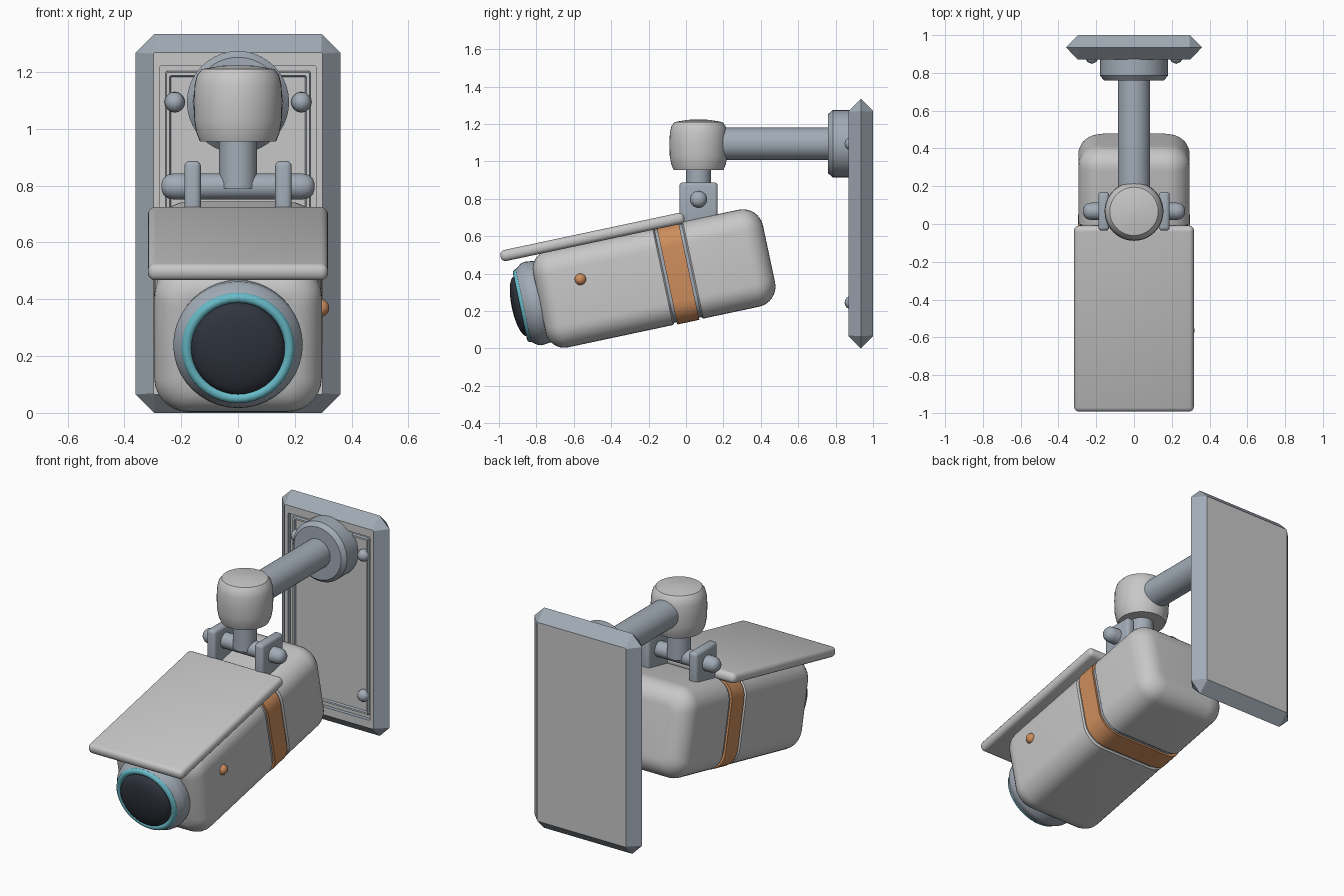
import bpy, bmesh, math
from mathutils import Matrix

if "Cube" in bpy.data.objects:
    bpy.data.objects.remove(bpy.data.objects["Cube"], do_unlink=True)


def material(name, r, g, b):
    m = bpy.data.materials.new(name)
    m.use_nodes = True
    m.diffuse_color = (r, g, b, 1)
    m.node_tree.nodes["Principled BSDF"].inputs["Base Color"].default_value = (r, g, b, 1)
    return m


SHELL = material("light grey shell", 0.58, 0.575, 0.575)
STEEL = material("blue grey steel", 0.36, 0.41, 0.47)
ORANGE = material("orange accent", 0.62, 0.27, 0.11)
TEAL = material("teal ring", 0.14, 0.5, 0.58)
GLASS = material("dark glass", 0.03, 0.036, 0.05)

# Camera housing frame: nose tipped downward
TILT = Matrix.Translation((0, -0.05, 0.40)) @ Matrix.Rotation(math.radians(12), 4, "X")


def finish(name, bm, mats, matrix=Matrix(), angle=40):
    bmesh.ops.recalc_face_normals(bm, faces=bm.faces[:])
    me = bpy.data.meshes.new(name)
    bm.to_mesh(me)
    bm.free()
    for m in mats:
        me.materials.append(m)
    ob = bpy.data.objects.new(name, me)
    bpy.context.collection.objects.link(ob)
    ob.matrix_world = matrix
    bpy.ops.object.select_all(action="DESELECT")
    ob.select_set(True)
    bpy.context.view_layer.objects.active = ob
    bpy.ops.object.shade_smooth_by_angle(angle=math.radians(angle))
    return ob


def circle(r, n=40):
    return [(r * math.cos(math.tau * i / n), r * math.sin(math.tau * i / n)) for i in range(n)]


def rounded(w, h, r, n=7):
    """Rounded rectangle from half sizes and corner radius."""
    pts = []
    for k, (sx, sy) in enumerate([(1, 1), (-1, 1), (-1, -1), (1, -1)]):
        for i in range(n + 1):
            a = math.pi / 2 * (k + i / n)
            pts.append((sx * (w - r) + r * math.cos(a), sy * (h - r) + r * math.sin(a)))
    return pts


PLACE = {"X": lambda a, b, t: (t, a, b),
         "Y": lambda a, b, t: (a, t, b),
         "Z": lambda a, b, t: (a, b, t)}


def loft(rings, axis):
    """Skin a list of (position, outline) rings along an axis and cap both ends."""
    bm = bmesh.new()
    loops = [[bm.verts.new(PLACE[axis](a, b, t)) for a, b in pts] for t, pts in rings]
    for lo, hi in zip(loops, loops[1:]):
        n = len(lo)
        for i in range(n):
            j = (i + 1) % n
            bm.faces.new((lo[i], lo[j], hi[j], hi[i]))
    bm.faces.new(loops[0])
    bm.faces.new(loops[-1])
    return bm


def lathe(name, profile, axis, mat, matrix):
    """Turned part from (position, radius) pairs."""
    return finish(name, loft([(t, circle(r)) for t, r in profile], axis), [mat], matrix)


def box(name, size, bevel, segments, mat, matrix):
    bm = bmesh.new()
    bmesh.ops.create_cube(bm, size=1)
    bmesh.ops.scale(bm, vec=size, verts=bm.verts)
    bmesh.ops.bevel(bm, geom=bm.edges[:], offset=bevel, segments=segments,
                    profile=0.5, affect="EDGES")
    return finish(name, bm, [mat], matrix)


def ball(name, r, pos, mat, n=8, matrix=Matrix()):
    bm = bmesh.new()
    bmesh.ops.create_uvsphere(bm, u_segments=n, v_segments=n, radius=r)
    return finish(name, bm, [mat], matrix @ Matrix.Translation(pos), 60)


# Housing shells: rounded at the outer end, small chamfer at the seam
HW, HH, CORNER = 0.295, 0.265, 0.12


def shell(name, seam, end, R):
    s = 1 if end > seam else -1
    rings = [(seam, rounded(HW - 0.008, HH - 0.008, CORNER)),
             (seam + s * 0.008, rounded(HW, HH, CORNER))]
    for i in range(9):
        a = math.pi / 2 * i / 8
        inset = R * (1 - math.cos(a))
        rings.append((end - s * R * (1 - math.sin(a)),
                      rounded(HW - inset, HH - inset, CORNER - inset * 0.7)))
    finish(name, loft(rings, "Y"), [SHELL], TILT)


shell("front_housing", -0.068, -0.75, 0.10)
shell("rear_housing", 0.082, 0.505, 0.11)


# Accent band between the shells, over a slimmer steel core
def sleeve(name, y0, y1, grow, mat):
    out = rounded(HW + grow, HH + grow, CORNER)
    finish(name, loft([(y0, out), (y1, out)], "Y"), [mat], TILT)


sleeve("seam_core", -0.08, 0.095, -0.01, STEEL)
sleeve("accent_band", -0.053, 0.067, 0.002, ORANGE)

# Sun visor
box("visor", (0.634, 1.005, 0.06), 0.026, 4, SHELL,
    TILT @ Matrix.Translation((0, -0.40, 0.285)))

# Lens hood, glowing ring and glass dome
LENS = TILT @ Matrix.Translation((0, 0, 0.003))
lathe("lens_hood", [(-0.66, 0.205), (-0.73, 0.222), (-0.785, 0.228),
                    (-0.805, 0.222), (-0.838, 0.198), (-0.838, 0.15)], "Y", STEEL, LENS)
ring = [(-0.838 + 0.018 * math.sin(math.tau * i / 12),
         0.181 + 0.018 * math.cos(math.tau * i / 12)) for i in range(13)]
lathe("lens_ring", ring, "Y", TEAL, LENS)
dome = [(-0.83, 0.166), (-0.852, 0.164)]
for i in range(1, 8):
    a = math.pi / 2 * i / 7
    dome.append((-0.852 - 0.048 * math.sin(a), max(0.164 * math.cos(a), 0.001)))
lathe("lens_glass", dome, "Y", GLASS, LENS)

# Side indicator
ball("side_button", 0.031, (0.29, -0.51, 0.077), ORANGE, 20, TILT)

# Pivot head, neck and hinge
PIVOT = Matrix.Translation((0, 0.067, 0))
lathe("pivot_head", [(0.955, 0.134), (0.985, 0.146), (1.03, 0.154), (1.10, 0.156),
                     (1.155, 0.153), (1.19, 0.144), (1.21, 0.128), (1.222, 0.06),
                     (1.224, 0.001)], "Z", SHELL, PIVOT)
lathe("pivot_neck", [(0.79, 0.067), (1.0, 0.067)], "Z", STEEL, PIVOT)
HINGE = PIVOT @ Matrix.Translation((0, 0, 0.797))
pin = [(0.225, 0.046), (0.248, 0.041), (0.264, 0.028), (0.27, 0.01)]
lathe("hinge_pin", [(-t, r) for t, r in reversed(pin)] + pin, "X", STEEL, HINGE)
for side, s in (("left", 1), ("right", -1)):
    box("hinge_bracket_" + side, (0.058, 0.205, 0.25), 0.018, 3, STEEL,
        HINGE @ Matrix.Translation((s * 0.16, 0, -0.035)))

# Arm and wall flange
ARM = Matrix.Translation((0, 0, 1.094))
lathe("arm", [(0.07, 0.086), (0.80, 0.086)], "Y", STEEL, ARM)
lathe("arm_flange", [(0.76, 0.158), (0.785, 0.18), (0.90, 0.18)], "Y", STEEL, ARM)

# Wall plate: faceted rim, recessed panel with a raised bead; flat faces are grey
MID = 0.667
plate = [(0.893, 0.236, 0.516, 0.004), (0.882, 0.241, 0.521, 0.004),
         (0.882, 0.251, 0.531, 0.004), (0.893, 0.256, 0.536, 0.004),
         (0.893, 0.275, 0.555, 0.004), (0.870, 0.275, 0.555, 0.004),
         (0.870, 0.297, 0.602, 0.004), (0.935, 0.36, MID, 0.065),
         (1.0, 0.297, 0.602, 0.004)]
bm = loft([(y, rounded(w, h, r, 1)) for y, w, h, r in plate], "Y")
bm.normal_update()
for f in bm.faces:
    f.material_index = 1 if abs(f.normal.y) > 0.95 else 0
finish("wall_plate", bm, [STEEL, SHELL], Matrix.Translation((0, 0, MID)), 20)

# Plate bolts
for i, (x, z) in enumerate([(s * 0.223, z) for s in (1, -1) for z in (1.094, 0.245)]):
    ball("plate_bolt_%d" % (i + 1), 0.036, (x, 0.884, z), STEEL)
